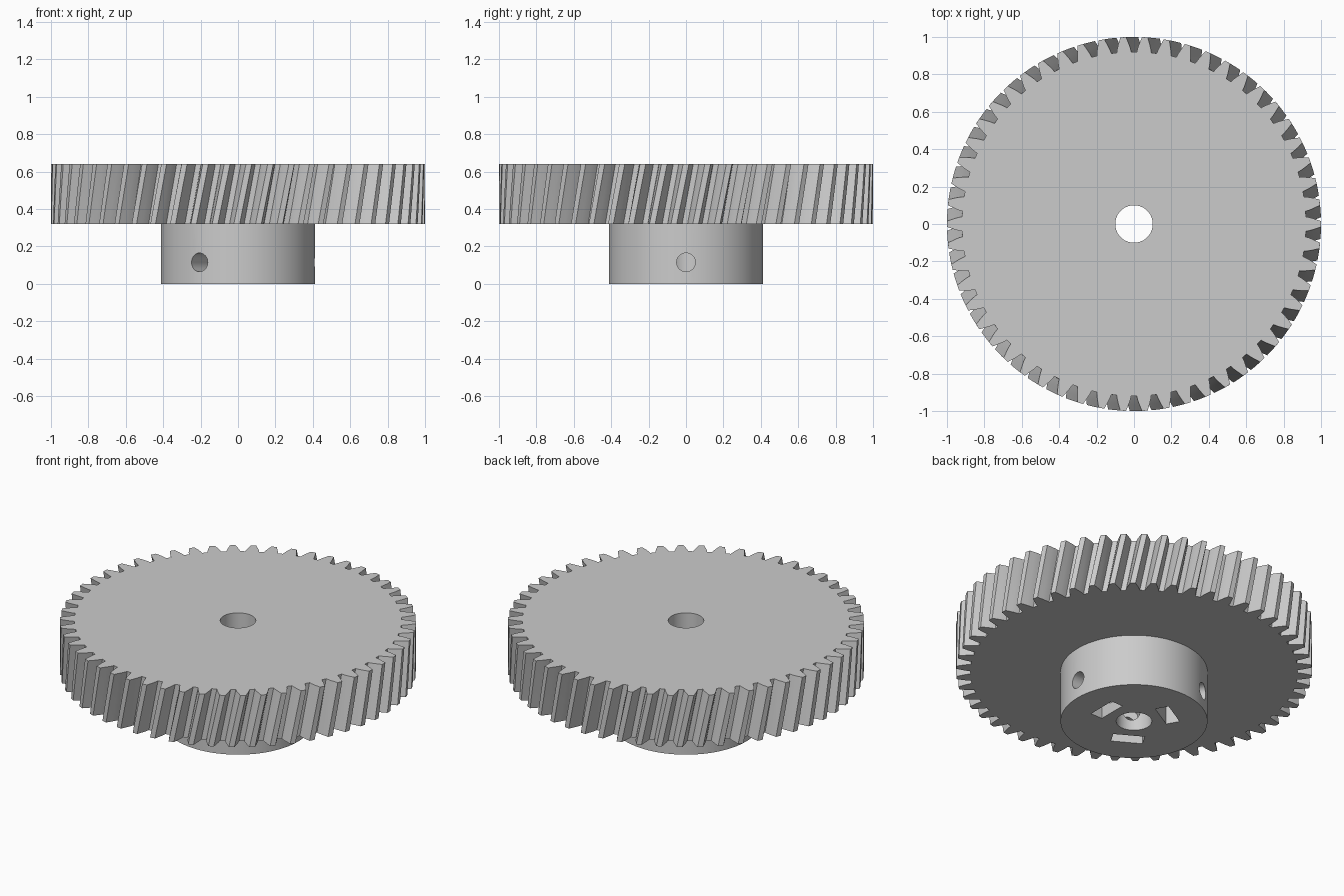
import bpy
import bmesh
from math import pi, cos, sin, radians
from mathutils import Matrix

if "Cube" in bpy.data.objects:
    bpy.data.objects.remove(bpy.data.objects["Cube"])

TEETH = 54
TWIST = 0.065          # turn of the top face against the bottom face
GEAR_Z0, GEAR_Z1 = 0.32, 0.64
HUB_R, BORE_R = 0.413, 0.1
HOLE_Z, HOLE_R = 0.115, 0.05

grey = bpy.data.materials.new("plain grey")
grey.use_nodes = True
grey.diffuse_color = (0.6, 0.6, 0.6, 1)
grey.node_tree.nodes["Principled BSDF"].inputs["Base Color"].default_value = (0.6, 0.6, 0.6, 1)


def make_object(name, bm):
    bmesh.ops.recalc_face_normals(bm, faces=bm.faces)
    mesh = bpy.data.meshes.new(name)
    bm.to_mesh(mesh)
    bm.free()
    mesh.materials.append(grey)
    obj = bpy.data.objects.new(name, mesh)
    bpy.context.collection.objects.link(obj)
    return obj


def add_cylinder(bm, radius, z0, z1, matrix=Matrix(), segments=96):
    place = matrix @ Matrix.Translation((0, 0, (z0 + z1) / 2))
    bmesh.ops.create_cone(bm, cap_ends=True, segments=segments, radius1=radius,
                          radius2=radius, depth=z1 - z0, matrix=place)


def cylinder(name, radius, z0, z1, matrix=Matrix(), segments=96):
    bm = bmesh.new()
    add_cylinder(bm, radius, z0, z1, matrix, segments)
    return make_object(name, bm)


def combine(target, other, operation):
    mod = target.modifiers.new("combine", 'BOOLEAN')
    mod.operation, mod.object, mod.solver = operation, other, 'EXACT'
    bpy.ops.object.select_all(action='DESELECT')
    bpy.context.view_layer.objects.active = target
    target.select_set(True)
    bpy.ops.object.modifier_apply(modifier=mod.name)
    bpy.data.objects.remove(other)


# Helical toothed wheel: a tooth outline stacked in turned layers
flank = [(0.92, 0.039), (0.942, 0.0345), (0.965, 0.0275), (0.985, 0.0205), (1.0, 0.0155)]
tooth = [(r, -h / r) for r, h in flank] + [(r, h / r) for r, h in reversed(flank)]
outline = [(r, a + i * 2 * pi / TEETH) for i in range(TEETH) for r, a in tooth]
LAYERS = 5
bm = bmesh.new()
rings = []
for k in range(LAYERS):
    t = k / (LAYERS - 1)
    z = GEAR_Z0 + t * (GEAR_Z1 - GEAR_Z0)
    turn = (t - 1) * TWIST
    rings.append([bm.verts.new((r * cos(a + turn), r * sin(a + turn), z)) for r, a in outline])
for low, high in zip(rings, rings[1:]):
    for i in range(len(low)):
        j = (i + 1) % len(low)
        bm.faces.new((low[i], low[j], high[j], high[i]))
bm.faces.new(rings[0])
bm.faces.new(rings[-1])
wheel = make_object("gear_wheel", bm)
combine(wheel, cylinder("bore_cutter", BORE_R, 0.2, 0.8), 'DIFFERENCE')

# Hub under the wheel with the shaft bore
hub = cylinder("hub", HUB_R, 0, GEAR_Z0)
combine(hub, cylinder("bore_cutter", BORE_R, -0.1, 0.5), 'DIFFERENCE')

# Three radial screw holes, each crossing a nut slot open at the bottom
for i in range(3):
    spin = Matrix.Rotation(i * radians(120), 4, 'Z')
    along = spin @ Matrix.Translation((0, 0, HOLE_Z)) @ Matrix.Rotation(radians(90), 4, 'Y')
    combine(hub, cylinder("screw_cutter", HOLE_R, 0.02, 0.6, along, 32), 'DIFFERENCE')
    bm = bmesh.new()
    bmesh.ops.create_cube(bm, size=1, matrix=spin @ Matrix.Translation((0.2, 0, 0.05))
                          @ Matrix.Diagonal((0.08, 0.18, 0.32, 1)))
    combine(hub, make_object("slot_cutter", bm), 'DIFFERENCE')

# Smooth round walls, keep the edges sharp
for obj, angle in ((wheel, 12), (hub, 30)):
    bpy.ops.object.select_all(action='DESELECT')
    bpy.context.view_layer.objects.active = obj
    obj.select_set(True)
    bpy.ops.object.shade_smooth_by_angle(angle=radians(angle))
